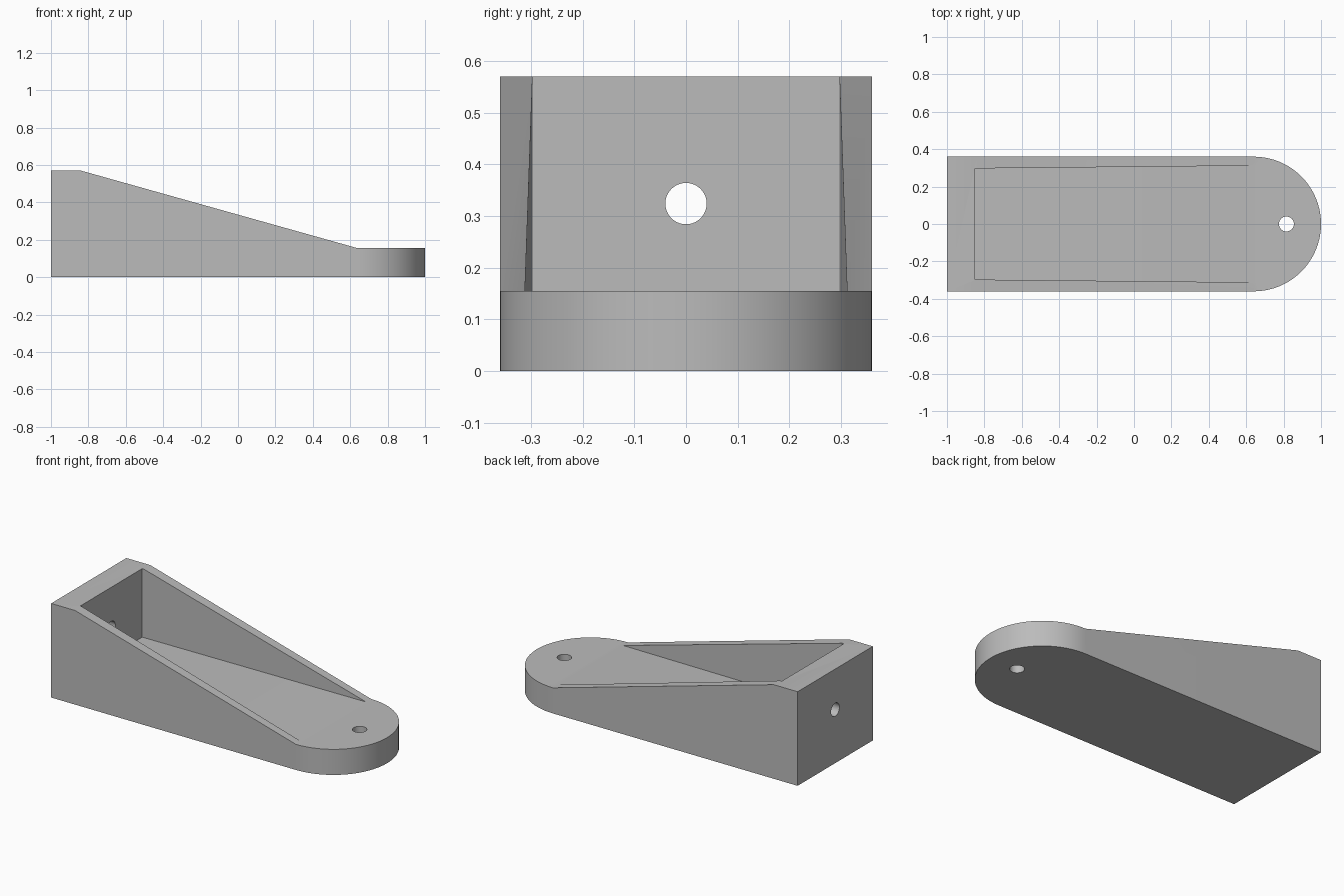
import bpy, bmesh, math
from mathutils import Vector

cube = bpy.data.objects.get("Cube")
if cube:
    bpy.data.objects.remove(cube, do_unlink=True)

HALF_W, TONGUE_Z, TOP_Z = 0.36, 0.155, 0.57
ARC_X = 0.64

grey = bpy.data.materials.new("plain grey")
grey.use_nodes = True
colour = (0.5, 0.5, 0.5, 1)
grey.diffuse_color = colour
grey.node_tree.nodes["Principled BSDF"].inputs["Base Color"].default_value = colour


def prism(name, points, sweep):
    """Extrude a closed flat outline along the sweep vector."""
    bm = bmesh.new()
    face = bm.faces.new([bm.verts.new(p) for p in points])
    new = bmesh.ops.extrude_face_region(bm, geom=[face])["geom"]
    verts = [v for v in new if isinstance(v, bmesh.types.BMVert)]
    bmesh.ops.translate(bm, verts=verts, vec=Vector(sweep))
    bmesh.ops.recalc_face_normals(bm, faces=bm.faces)
    mesh = bpy.data.meshes.new(name)
    bm.to_mesh(mesh)
    bm.free()
    mesh.materials.append(grey)
    obj = bpy.data.objects.new(name, mesh)
    bpy.context.collection.objects.link(obj)
    return obj


def circle(radius, place, count=40):
    """Outline points, placed by a function of the two circle coordinates."""
    turns = [math.tau * i / count for i in range(count)]
    return [place(radius * math.cos(a), radius * math.sin(a)) for a in turns]


def combine(target, tool, operation):
    tool.hide_render = True
    mod = target.modifiers.new(operation.title(), 'BOOLEAN')
    mod.operation, mod.solver, mod.object = operation, 'EXACT', tool
    bpy.context.view_layer.objects.active = target
    bpy.ops.object.modifier_apply(modifier=mod.name)
    bpy.data.objects.remove(tool, do_unlink=True)


# Plan outline: square rear end, round tongue
plan = [(-1, HALF_W, 0), (-1, -HALF_W, 0)]
for i in range(41):
    a = -math.pi / 2 + math.pi * i / 40
    plan.append((ARC_X + HALF_W * math.cos(a), HALF_W * math.sin(a), 0))
body = prism("wedge_bracket", plan, (0, 0, TOP_Z))

# Sloped top
slope = [(-0.84, TOP_Z), (ARC_X, TONGUE_Z), (1.2, TONGUE_Z), (1.2, 0.8), (-0.84, 0.8)]
combine(body, prism("slope_cutter", [(x, -0.5, z) for x, z in slope], (0, 1, 0)), 'DIFFERENCE')

# Flat-floored pocket, slightly wider towards the tongue
pocket = [(-0.85, -0.297), (0.66, -0.312), (0.66, 0.312), (-0.85, 0.297)]
combine(body, prism("pocket_cutter", [(x, y, TONGUE_Z) for x, y in pocket], (0, 0, 1)), 'DIFFERENCE')

# Bolt holes through the tongue and the end wall
hole = circle(0.04, lambda u, v: (0.815 + u, v, -0.1))
combine(body, prism("tongue_hole_cutter", hole, (0, 0, 0.5)), 'DIFFERENCE')
hole = circle(0.04, lambda u, v: (-1.1, u, 0.324 + v))
combine(body, prism("wall_hole_cutter", hole, (0.4, 0, 0)), 'DIFFERENCE')

# Soft shading on the round faces
bpy.ops.object.select_all(action='DESELECT')
body.select_set(True)
bpy.context.view_layer.objects.active = body
bpy.ops.object.shade_smooth_by_angle(angle=math.radians(30))
